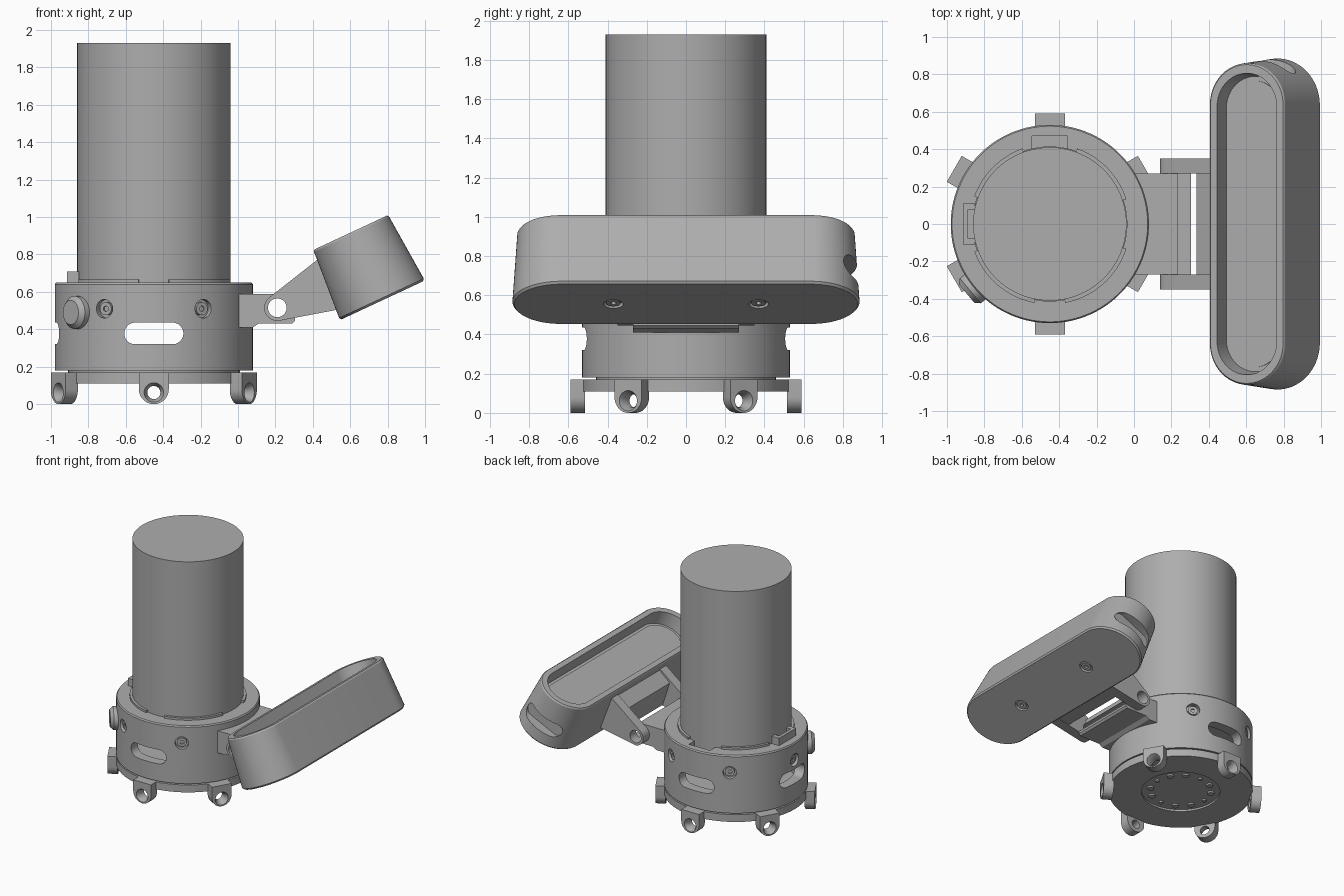
import bpy, bmesh, math
from mathutils import Matrix, Vector

cube = bpy.data.objects.get("Cube")
if cube:
    bpy.data.objects.remove(cube, do_unlink=True)

grey = bpy.data.materials.new("mid grey")
grey.use_nodes = True
COLOUR = (0.42, 0.42, 0.42, 1)
grey.diffuse_color = COLOUR
grey.node_tree.nodes["Principled BSDF"].inputs["Base Color"].default_value = COLOUR
parts = []
CX = -0.45
AXIS = Matrix.Translation((CX, 0, 0))
UP = Vector((0, 0, 1))


def loft(name, rings, frame=AXIS):
    """Skin a stack of (outline, height) rings and cap both ends."""
    bm = bmesh.new()
    loops = [[bm.verts.new((x, y, z)) for x, y in pts] for pts, z in rings]
    for a, b in zip(loops, loops[1:]):
        for i in range(len(a)):
            j = (i + 1) % len(a)
            bm.faces.new((a[i], a[j], b[j], b[i]))
    bm.faces.new(loops[0][::-1])
    bm.faces.new(loops[-1])
    bmesh.ops.recalc_face_normals(bm, faces=bm.faces)
    mesh = bpy.data.meshes.new(name)
    bm.to_mesh(mesh)
    bm.free()
    mesh.materials.append(grey)
    obj = bpy.data.objects.new(name, mesh)
    obj.matrix_world = frame
    bpy.context.collection.objects.link(obj)
    parts.append(obj)
    return obj


def prism(name, pts, z0, z1, frame=AXIS):
    return loft(name, [(pts, z0), (pts, z1)], frame)


def stadium(r, half, n=64):
    pts = []
    for k in range(n):
        a = math.tau * (k + 0.5) / n
        pts.append((r * math.cos(a), r * math.sin(a) + math.copysign(half - r, math.sin(a))))
    return pts


def circle(r, n=32):
    return stadium(r, r, n)


def wide(r, half):
    return [(y, -x) for x, y in stadium(r, half, 32)]


def rect(x0, x1, y0, y1):
    return [(x0, y0), (x1, y0), (x1, y1), (x0, y1)]


def arc(r, a0, a1, n=16, cx=0, cy=0):
    angles = [math.radians(a0 + (a1 - a0) * k / n) for k in range(n + 1)]
    return [(cx + r * math.cos(a), cy + r * math.sin(a)) for a in angles]


def basis(x, y, z, origin):
    m = Matrix((x, y, z)).transposed().to_4x4()
    m.translation = origin
    return m


def radial(deg, z):
    """Local z points outward from the body axis, local y is up."""
    a = math.radians(deg)
    out = Vector((math.cos(a), math.sin(a), 0))
    return basis(UP.cross(out), UP, out, (CX, 0, z))


def cut(target, *cutters):
    bpy.context.view_layer.update()
    for c in cutters:
        c.hide_render = True
        mod = target.modifiers.new("cut", "BOOLEAN")
        mod.operation, mod.solver, mod.object = "DIFFERENCE", "EXACT", c
        bpy.context.view_layer.objects.active = target
        bpy.ops.object.modifier_apply(modifier=mod.name)
        parts.remove(c)
        bpy.data.objects.remove(c, do_unlink=True)


# Tall canister
prism("canister", circle(0.41, 96), 0.55, 1.93)

# Hollow housing with side slots, screw recesses and a top pocket
housing = loft("housing", [(circle(0.53, 96), 0.18), (circle(0.53, 96), 0.64), (circle(0.523, 96), 0.65)])
cut(housing, prism("bore", circle(0.45, 96), 0.1, 0.56),
    prism("mouth", circle(0.412, 96), 0.5, 0.8),
    prism("pocket", rect(-0.095, 0.095, 0.35, 0.47), 0.6, 0.8))
for deg in (-90, 90, 180):
    cut(housing, prism("slot", wide(0.058, 0.158), 0.35, 0.7, radial(deg, 0.378)))
for deg in (60, 120, 180, 240, 300):
    frame = radial(deg, 0.51)
    cut(housing, prism("recess", circle(0.05), 0.495, 0.6, frame))
    head = prism("housing_screw", circle(0.035), 0.47, 0.515, frame)
    cut(head, prism("socket", circle(0.016, 6), 0.505, 0.6, frame))

# Raised lip segments, clip and side knob
for a0, a1 in ((18, 70), (110, 160), (200, 259), (281, 342)):
    prism("lip_segment", arc(0.43, a0, a1) + arc(0.405, a1, a0), 0.63, 0.667)
clip = prism("clip", rect(-0.465, -0.4, -0.11, 0.11), 0.6, 0.71)
cut(clip, prism("clip_gap", rect(-0.44, -0.3, -0.075, 0.075), 0.65, 0.8))
loft("side_knob", [(circle(0.088), 0.5), (circle(0.088), 0.555), (circle(0.065), 0.58)],
     radial(220, 0.49))

# Base plate with a recessed underside and ring of bolts
plate = prism("base_plate", circle(0.53, 96), 0.11, 0.17)
cut(plate, prism("under_recess", circle(0.29, 64), 0.05, 0.125))
prism("base_spacer", circle(0.46, 64), 0.16, 0.185)
for k in range(12):
    x, y = arc(0.225, 30 * k, 360, 1)[0]
    prism("base_bolt", circle(0.026 if k % 3 else 0.016, 16), 0.112, 0.13,
          Matrix.Translation((CX + x, y, 0)))

# Six mounting lugs with countersunk holes
for k in range(6):
    frame = radial(30 + 60 * k, 0)
    lug = prism("mounting_lug", arc(0.08, 180, 360, 20, 0, 0.08) + [(0.08, 0.17), (-0.08, 0.17)],
                0.515, 0.59, frame)
    frame = radial(30 + 60 * k, 0.062)
    cut(lug, loft("countersink", [(circle(0.035), 0.45), (circle(0.035), 0.555),
                                  (circle(0.057), 0.6)], frame))

# Hinge: block and shelf on the housing, arms and bridge on the tray
side = basis(Vector((1, 0, 0)), UP, Vector((0, -1, 0)), (0, 0, 0))
HX, HZ = 0.21, 0.515


def hinge_hole():
    return prism("hinge_hole", arc(0.05, 0, 348.75, 31, HX, HZ), -0.5, 0.5, side)


block = prism("hinge_block", rect(-0.04, 0.235, 0.44, 0.59), -0.27, 0.27, side)
cut(block, hinge_hole())
prism("hinge_shelf", [(-0.04, 0.41), (0.08, 0.41), (0.11, 0.43), (0.29, 0.43), (0.305, 0.445),
                      (0.305, 0.463), (-0.04, 0.463)], -0.27, 0.27, side)
outline = arc(0.07, 128, 281, 20, HX, HZ) + [(0.56, 0.51), (0.46, 0.80)]
for s in (-0.31, 0.31):
    arm = prism("hinge_arm", outline, s - 0.04, s + 0.04, side)
    cut(arm, hinge_hole())
prism("arm_bridge", [(0.335, 0.68), (0.46, 0.79), (0.54, 0.51), (0.40, 0.485)], -0.28, 0.28, side)

# Tilted tray with tapered rounded walls
tilt = math.radians(25)
u = Vector((math.cos(tilt), 0, math.sin(tilt)))
w = Vector((-math.sin(tilt), 0, math.cos(tilt)))
tray_frame = basis(u, Vector((0, 1, 0)), w, (0.772, 0, 0.555))
tray = loft("tray", [(stadium(0.24, 0.875), 0), (stadium(0.25, 0.885), 0.012),
                     (stadium(0.222, 0.86), 0.39), (stadium(0.214, 0.852), 0.4)], tray_frame)
cut(tray, loft("tray_cavity", [(stadium(0.172, 0.79), 0.29), (stadium(0.178, 0.82), 0.5)], tray_frame))
prism("tray_pad", stadium(0.15, 0.765), 0.28, 0.297, tray_frame)

# Slot in the rounded back end of the tray
end_frame = tray_frame @ basis(Vector((-1, 0, 0)), UP, Vector((0, 1, 0)), (0, 0, 0.16))
cut(tray, prism("end_slot", wide(0.06, 0.17), 0.8, 1, end_frame))

# Screws under the tray
for y in (-0.37, 0.37):
    frame = tray_frame @ Matrix.Translation((0, y, 0))
    cut(tray, prism("tray_recess", circle(0.05), -0.1, 0.02, frame))
    head = prism("tray_screw", circle(0.036), 0.004, 0.04, frame)
    cut(head, prism("socket", circle(0.016, 6), -0.1, 0.02, frame))

# Smooth the curved walls, keep the edges sharp
bpy.ops.object.select_all(action="DESELECT")
for obj in parts:
    obj.select_set(True)
bpy.context.view_layer.objects.active = parts[0]
bpy.ops.object.shade_smooth_by_angle(angle=math.radians(30))
